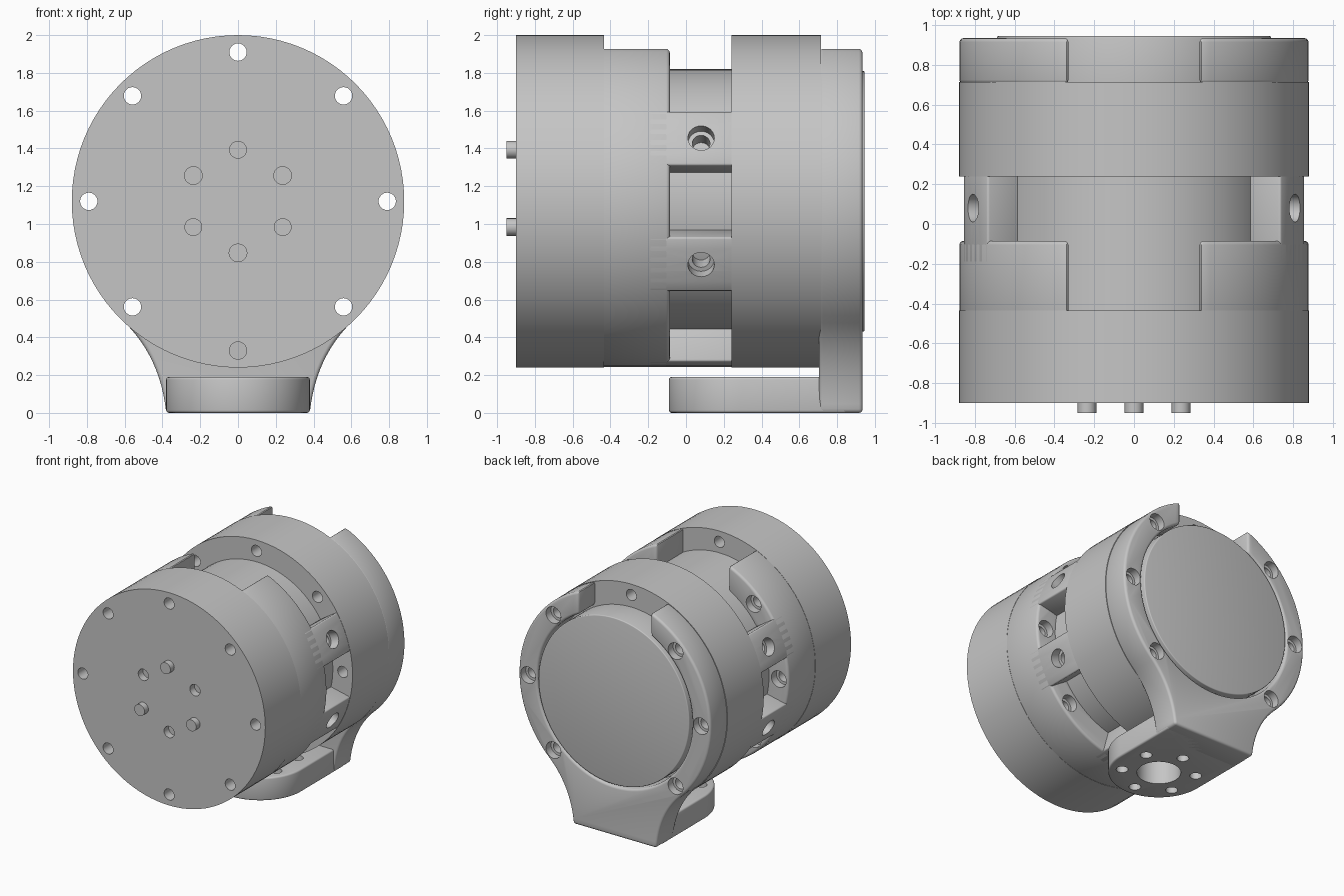
import bpy, bmesh
from math import sin, cos, pi, radians, degrees, acos
from mathutils import Matrix

cube = bpy.data.objects.get("Cube")
if cube:
    bpy.data.objects.remove(cube, do_unlink=True)

CZ = 1.12           # height of the barrel axis
R, CORE = 0.88, 0.70
SKIN = 0.878        # bracket radius, a hair inside the drums
BOLT_R, HOLE_R, BORE_R = 0.79, 0.046, 0.068
NOTCH = 0.33        # half width of the top notches

grey = bpy.data.materials.new("machined_grey")
grey.use_nodes = True
COLOUR = (0.56, 0.56, 0.56, 1)
grey.diffuse_color = COLOUR
grey.node_tree.nodes["Principled BSDF"].inputs["Base Color"].default_value = COLOUR


def make(name, bm):
    bmesh.ops.recalc_face_normals(bm, faces=bm.faces)
    mesh = bpy.data.meshes.new(name)
    bm.to_mesh(mesh)
    bm.free()
    mesh.materials.append(grey)
    obj = bpy.data.objects.new(name, mesh)
    bpy.context.scene.collection.objects.link(obj)
    return obj


def arc(r, a0, a1, cx=0.0, cy=CZ):
    n = max(2, round(abs(a1 - a0) / 3.75))
    angles = [radians(a0 + (a1 - a0) * i / n) for i in range(n + 1)]
    return [(cx + r * cos(a), cy + r * sin(a)) for a in angles]


def circle(r, cx=0.0, cy=CZ, n=96):
    return [(cx + r * cos(2 * pi * i / n), cy + r * sin(2 * pi * i / n)) for i in range(n)]


def ring_of(radius, angles, r, cx=0.0, cy=CZ):
    return [circle(r, cx + radius * cos(radians(a)), cy + radius * sin(radians(a)), 24)
            for a in angles]


def prism(name, outlines, lo, hi, axis="y"):
    """Extrude flat outlines along y (outline in x, z) or z (outline in x, y)."""
    bm = bmesh.new()
    for pts in outlines:
        ends = []
        for level in (lo, hi):
            ends.append([bm.verts.new((u, level, v) if axis == "y" else (u, v, level))
                         for u, v in pts])
            bm.faces.new(ends[-1])
        n = len(pts)
        for i in range(n):
            j = (i + 1) % n
            bm.faces.new((ends[0][i], ends[0][j], ends[1][j], ends[1][i]))
    return make(name, bm)


def radial_cutter(name, angles, r, inner):
    bm = bmesh.new()
    for a in angles:
        mat = (Matrix.Translation((0, 0.08, CZ)) @ Matrix.Rotation(pi / 2 - radians(a), 4, "Y")
               @ Matrix.Translation((0, 0, inner + 0.25)))
        bmesh.ops.create_cone(bm, cap_ends=True, segments=24, radius1=r, radius2=r,
                              depth=0.5, matrix=mat)
    return make(name, bm)


def finish(obj, bevel=0.0, cutters=()):
    """Round the edges, cut the holes, bake the result and smooth it."""
    if bevel:
        mod = obj.modifiers.new("rounded", "BEVEL")
        mod.width, mod.segments, mod.limit_method = bevel, 3, "ANGLE"
        mod.angle_limit = radians(40)
    for cutter in cutters:
        mod = obj.modifiers.new("cut", "BOOLEAN")
        mod.operation, mod.solver, mod.object = "DIFFERENCE", "EXACT", cutter
    deps = bpy.context.evaluated_depsgraph_get()
    baked = bpy.data.meshes.new_from_object(obj.evaluated_get(deps))
    obj.modifiers.clear()
    obj.data = baked
    bpy.ops.object.select_all(action="DESELECT")
    obj.select_set(True)
    bpy.context.view_layer.objects.active = obj
    bpy.ops.object.shade_smooth_by_angle(angle=radians(35))


def sector(a0, a1, r0=CORE - 0.02, r1=SKIN):
    return arc(r1, a0, a1) + arc(r0, a1, a0)


# Hole cutters
eight = range(0, 360, 45)
six = [a for a in eight if a not in (90, 270)]
bolt_holes = prism("bolt_hole_cutter", ring_of(BOLT_R, eight, HOLE_R), -1.2, 0.715)
rear_holes = prism("rear_hole_cutter", ring_of(BOLT_R, six, HOLE_R), 0.6, 1.2)
rear_bores = prism("rear_bore_cutter", ring_of(BOLT_R, six, BORE_R), 0.87, 1.2)
front_bores = prism("front_bore_cutter", ring_of(BOLT_R, six, BORE_R), -0.15, 0.2)
dowel_holes = prism("dowel_hole_cutter", ring_of(0.273, (30, 150, 270), 0.047), -1.2, -0.84)
side_angles = (22.5, -22.5, 157.5, 202.5)
side_holes = radial_cutter("side_hole_cutter", side_angles, 0.047, 0.6)
side_bores = radial_cutter("side_bore_cutter", side_angles, 0.07, 0.8)
foot_holes = prism("foot_hole_cutter", ring_of(0.28, range(30, 390, 60), 0.045, 0, 0.29)
                   + [circle(0.165, 0, 0.29, 48)], -0.5, 0.5, "z")
cutters = [bolt_holes, rear_holes, rear_bores, front_bores, dowel_holes,
           side_holes, side_bores, foot_holes]
for c in cutters:
    c.hide_render = True

# Barrel: two drums on a core, with a rear cover
finish(prism("front_drum", [circle(R)], -0.90, -0.435), 0, [bolt_holes, dowel_holes])
finish(prism("rear_drum", [circle(R)], 0.24, 0.715), 0, [bolt_holes])
finish(prism("core", [circle(CORE)], -0.5, 0.5))
finish(prism("rear_cover", [circle(0.69)], 0.6, 0.945), 0.008)
finish(prism("dowel_pins", ring_of(0.273, (90, 210, 330), 0.047), -0.95, -0.85))

# Front bracket: notched collar joined to the rear drum by bridges
outer, inner = degrees(acos(NOTCH / SKIN)), degrees(acos(NOTCH / (CORE - 0.02)))
collar = arc(SKIN, 180 - outer, 360 + outer) + arc(CORE - 0.02, 360 + inner, 180 - inner)
finish(prism("front_collar", [collar], -0.47, -0.085), 0.02, [bolt_holes, front_bores])
for name, mid, half in (("upper_left_bridge", 22.75, 10.25), ("lower_left_bridge", -22.75, 10.25),
                        ("upper_right_bridge", 157.25, 10.25),
                        ("lower_right_bridge", 202.75, 10.25), ("bottom_bridge", 270, 15)):
    cuts = [bolt_holes] if mid == 270 else [side_holes, side_bores]
    finish(prism(name, [sector(mid - half, mid + half)], -0.2, 0.27), 0.012, cuts)

# Rear bracket: notched ring flaring down to the foot
RIM = 0.708
outer, inner = degrees(acos(NOTCH / SKIN)), degrees(acos(NOTCH / RIM))
flare = []
for i in range(1, 13):
    t = i / 12
    flare.append(((1 - t) ** 2 * 0.597 + 2 * t * (1 - t) * 0.41 + t * t * 0.38,
                  (1 - t) ** 2 * 0.476 + 2 * t * (1 - t) * 0.29))
plate = (arc(SKIN, outer, -47.2) + flare + [(-x, z) for x, z in reversed(flare)]
         + arc(SKIN, -132.8, -180 - outer) + arc(RIM, -180 - inner, inner))
finish(prism("rear_bracket", [plate], 0.705, 0.935), 0.02, [rear_holes, rear_bores])

# Foot: round-ended flange with a ring of holes
foot = [(0.38, 0.85)] + [(-0.38, 0.85)] + arc(0.38, 180, 360, 0, 0.29)
finish(prism("foot", [foot], 0, 0.19, "z"), 0.014, [foot_holes])

for c in cutters:
    bpy.data.objects.remove(c, do_unlink=True)
